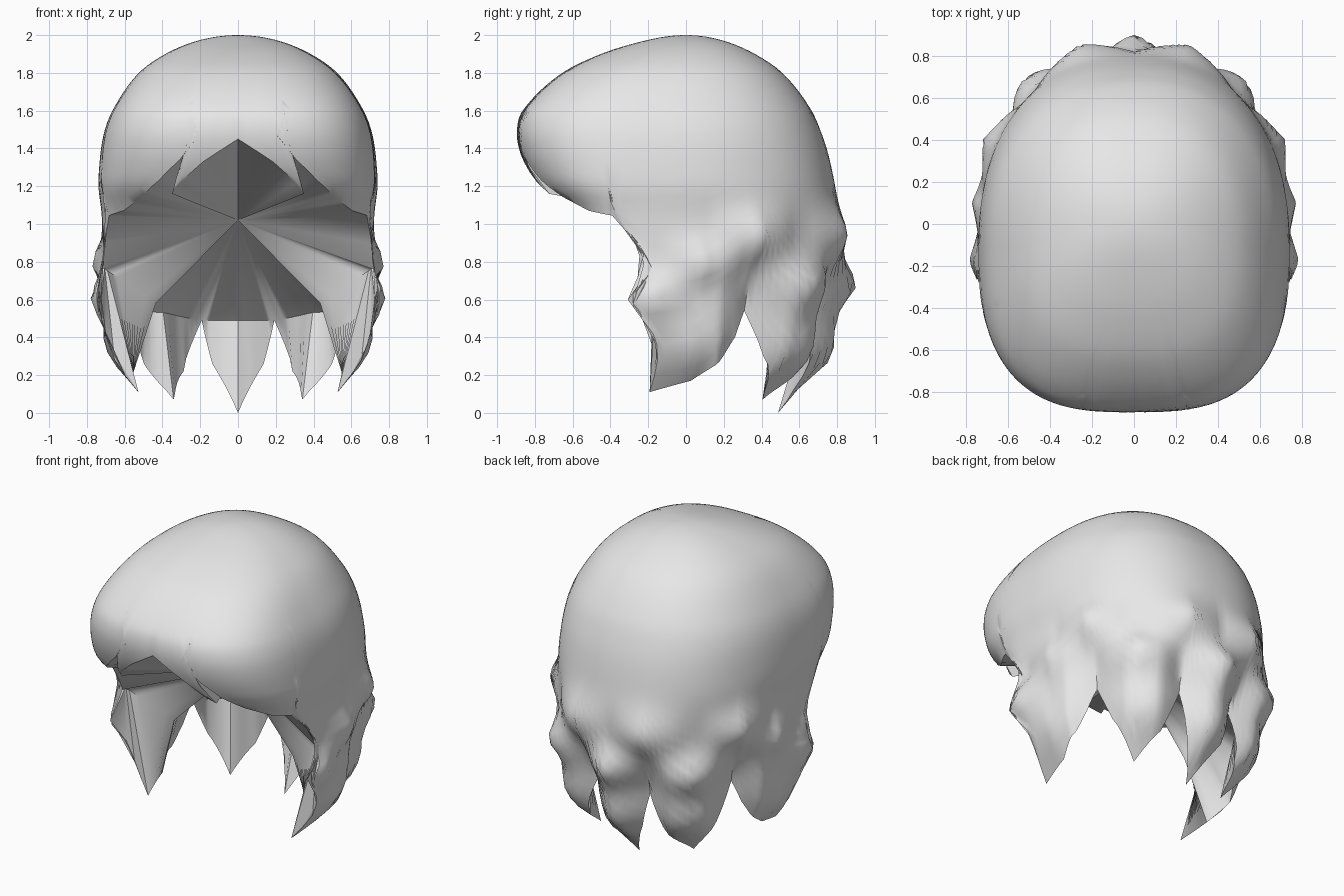
import bpy, bmesh, math

if "Cube" in bpy.data.objects:
    bpy.data.objects.remove(bpy.data.objects["Cube"])

CY = -0.12      # y of the axis the hair is swept around
ROWS = 44

# Body profile: height, half width, front y, back y
PROFILE = [(2.0, 0, 0, 0), (1.97, .215, -.22, .2), (1.9, .385, -.45, .365),
           (1.8, .525, -.655, .51), (1.6, .665, -.865, .665), (1.5, .705, -.895, .71),
           (1.4, .725, -.885, .745), (1.3, .735, -.85, .77), (1.2, .74, -.79, .79),
           (1.05, .725, -.64, .815), (.8, .725, -.6, .82), (.5, .72, -.6, .80),
           (0, .70, -.6, .80)]

# Hem, right half front to back: angle at crown, angle at hem, hem height
HEM = [(-90, -90, 1.45), (-83, -76, 1.33), (-76, -60, 1.16), (-70, -75, 1.47),
       (-63, -67, 1.34), (-55, -57, 1.23), (-45, -46, 1.14), (-32, -33, 1.07),
       (-22, -22, 1.045), (-21.5, -21.5, .9), (-21, -21, .76), (-20.4, -20.4, .6),
       (-19.8, -19.8, .42), (-19, -19, .28), (-17, -17, .11),
       (8, 8, .17), (21, 21, .27), (31, 31, .4), (38, 38, .54), (44, 46, .3), (56, 57, .07),
       (68, 68, .22), (76, 76, .49), (81, 80, .26), (90, 90, 0)]

# Front edge of the side lock: height, angle
EDGE = [(0, -12), (.11, -12), (.3, -4), (.42, -6), (.5, -11), (.6, -16), (.68, -11),
        (.76, -6), (.9, -12), (1.05, -22)]

# Ridges of the locks: angle, height, strength
RIDGES = [(36, .94, .11), (75, .94, .085), (16, .79, .1), (-4, .61, .1),
          (57, .68, .11), (90, .68, .115), (12, .34, .05), (59, .32, .05), (90, .3, .05)]
NOTCHES = [(38, .13, 14), (76, .12, 11)]      # valleys between hanging locks

TUCK = [(0, .66), (.1, .74), (.25, .9), (.4, .97), (.55, 1), (2.1, 1)]

# Ring inside the hair: angle, height, radius scale
RING = [(-22, .77, .98), (-18, .76, .97), (6, .58, .6), (38, .54, .86), (57, .53, .82),
        (76, .49, .86), (90, .49, .82)]


def lerp_table(table, v):
    for a, b in zip(table, table[1:]):
        if v <= b[0]:
            t = (v - a[0]) / (b[0] - a[0])
            return [p + (q - p) * t for p, q in zip(a[1:], b[1:])]
    return list(table[-1][1:])


KEYS = [(math.sqrt(2 - p[0]),) + p[1:] for p in PROFILE]


def profile(z):
    """Smooth interpolation of the body profile."""
    q = math.sqrt(max(0, 2 - z))
    i = 0
    while i < len(KEYS) - 2 and q > KEYS[i + 1][0]:
        i += 1

    def slope(j, c):
        a, b = KEYS[max(j - 1, 0)], KEYS[min(j + 1, len(KEYS) - 1)]
        return (b[c] - a[c]) / (b[0] - a[0])
    a, b = KEYS[i], KEYS[i + 1]
    h = b[0] - a[0]
    t = (q - a[0]) / h
    return [(2*t**3 - 3*t*t + 1) * a[c] + (t**3 - 2*t*t + t) * h * slope(i, c)
            + (3*t*t - 2*t**3) * b[c] + (t**3 - t*t) * h * slope(i + 1, c) for c in (1, 2, 3)]


def surface(u, deg, z, scale=1.0, wavy=True):
    """Point on the hair at an angle and height (right half)."""
    if -22 <= u < 38 and z < 1.05:
        e = lerp_table(EDGE, z)[0]
        deg = e + (u + 22) / 60 * (38 - e)
    w, front, back = profile(z)
    k = min(1, (2 - z) / .3)
    cy = CY * k + (front + back) / 2 * (1 - k)
    c, s = math.cos(math.radians(deg)), math.sin(math.radians(deg))
    boxy = 2.3 + .65 * min(1, (2 - z) / .35)
    depth, n = (back - cy, 2.3) if s > 0 else (cy - front, boxy)
    r = (abs(c / w)**n + abs(s / depth)**n)**(-1 / n)
    if wavy:
        bump = 0
        for ang, height, amp in RIDGES:
            rise = .13 if height > .9 else .11
            bump += amp * max(0, 1 - abs(deg - ang) / 17) * math.exp(-((z - height) / rise)**2)
        for ang, amp, width in NOTCHES:
            bump -= amp * max(0, 1 - abs(deg - ang) / width) * min(1, max(0, (.84 - z) / .28))
        if u > -30:
            bump -= .02 * math.exp(-((z - .75) / .25)**2)
        r *= (1 + bump) * lerp_table(TUCK, z)[0]
    r *= scale
    return (r * c, cy + r * s, z)


# Columns of the sweep: subdivide between hem keys
cols = []
for a, b in zip(HEM, HEM[1:]):
    steps = max(1, math.ceil((b[0] - a[0]) / 2.4))
    cols += [tuple(p + (q - p) * i / steps for p, q in zip(a, b)) for i in range(steps)]
cols.append(HEM[-1])


def column(u, hem_angle, hem_z):
    pts = []
    for i in range(1, ROWS + 1):
        s = i / ROWS
        z = 2 - (2 - hem_z) * s * s
        pts.append(surface(u, u + (hem_angle - u) * s**7, z))
    # inner ring behind the hanging locks
    ring_z, ring_scale = lerp_table(RING, u)
    if u > -22 and hem_z < ring_z - .005:
        pts.append(surface(u, hem_angle, ring_z, ring_scale, False))
    else:
        pts.append(pts[-1])
    return pts


half = [column(*c) for c in cols]
for end in (half[0], half[-1]):
    end[:] = [(0, y, z) for _, y, z in end]
full = half + [[(-x, y, z) for x, y, z in c] for c in half[-2:0:-1]]

# Hair: outer dome and locks, inner faces of locks, fan closing the hollow
bm = bmesh.new()
crown = bm.verts.new((0, 0, 2))
centre = bm.verts.new((0, 0, 1.02))
grid = []
for c in full:
    vs = [bm.verts.new(p) for p in c[:-1]]
    vs.append(vs[-1] if c[-1] == c[-2] else bm.verts.new(c[-1]))
    grid.append(vs)


def add_face(*vs):
    vs = list(dict.fromkeys(vs))
    if len(vs) > 2:
        bm.faces.new(vs)


for a, b in zip(grid, grid[1:] + grid[:1]):
    add_face(crown, a[0], b[0])
    for i in range(ROWS):
        add_face(a[i], a[i + 1], b[i + 1], b[i])
    add_face(a[-1], centre, b[-1])
bmesh.ops.recalc_face_normals(bm, faces=bm.faces)

mesh = bpy.data.meshes.new("hair")
bm.to_mesh(mesh)
bm.free()
hair = bpy.data.objects.new("hair", mesh)
bpy.context.collection.objects.link(hair)
grey = bpy.data.materials.new("light grey")
grey.diffuse_color = (.8, .8, .8, 1)
grey.use_nodes = True
grey.node_tree.nodes["Principled BSDF"].inputs["Base Color"].default_value = grey.diffuse_color
mesh.materials.append(grey)
bpy.context.view_layer.objects.active = hair
hair.select_set(True)
bpy.ops.object.shade_smooth_by_angle(angle=math.radians(45))
